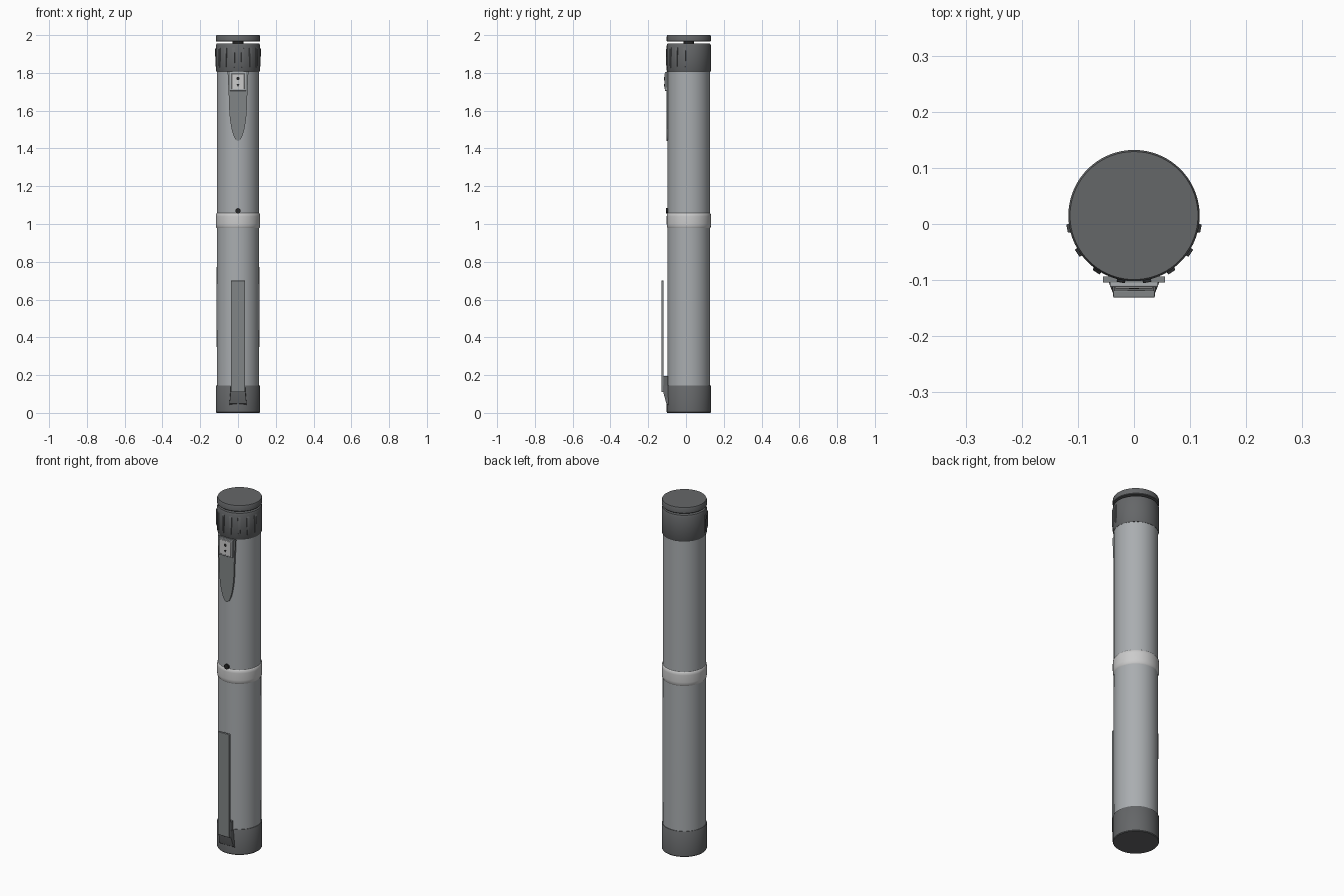
import bpy, bmesh, math

if "Cube" in bpy.data.objects:
    bpy.data.objects.remove(bpy.data.objects["Cube"])

CY = 0.015  # y of the pen axis


def material(name, rgb):
    m = bpy.data.materials.new(name)
    m.diffuse_color = (*rgb, 1)
    m.use_nodes = True
    m.node_tree.nodes["Principled BSDF"].inputs["Base Color"].default_value = m.diffuse_color
    return m


DARK = material("dark_grey", (0.13, 0.135, 0.14))
MID = material("silver_grey", (0.40, 0.42, 0.435))
PLATE = material("plate_grey", (0.22, 0.235, 0.24))
LIGHT = material("light_grey", (0.75, 0.75, 0.75))
BLACK = material("black", (0.02, 0.02, 0.02))


def finish(name, bm, mat, bevel=0):
    bmesh.ops.recalc_face_normals(bm, faces=bm.faces)
    me = bpy.data.meshes.new(name)
    bm.to_mesh(me)
    bm.free()
    me.materials.append(mat)
    ob = bpy.data.objects.new(name, me)
    bpy.context.collection.objects.link(ob)
    if bevel:
        mod = ob.modifiers.new("bevel", 'BEVEL')
        mod.width, mod.segments = bevel, 2
    bpy.ops.object.select_all(action='DESELECT')
    ob.select_set(True)
    bpy.context.view_layer.objects.active = ob
    bpy.ops.object.shade_smooth_by_angle(angle=math.radians(35))
    return ob


def lathe(name, profile, mat, n=72):
    """Closed solid of revolution about the pen axis from (radius, z) points."""
    bm = bmesh.new()
    rings = [[bm.verts.new((r * math.cos(2 * math.pi * i / n),
                            CY + r * math.sin(2 * math.pi * i / n), z))
              for i in range(n)] for r, z in profile]
    for a, b in zip(rings, rings[1:]):
        for i in range(n):
            j = (i + 1) % n
            bm.faces.new((a[i], a[j], b[j], b[i]))
    bm.faces.new(rings[0])
    bm.faces.new(rings[-1])
    return finish(name, bm, mat)


def front_plate(name, outline, y0, y1, mat, bevel=0):
    """Extrude an (x, z) outline from y0 to y1."""
    bm = bmesh.new()
    a = [bm.verts.new((x, y0, z)) for x, z in outline]
    b = [bm.verts.new((x, y1, z)) for x, z in outline]
    bm.faces.new(a)
    bm.faces.new(b)
    for i in range(len(a)):
        j = (i + 1) % len(a)
        bm.faces.new((a[i], a[j], b[j], b[i]))
    return finish(name, bm, mat, bevel)


def rect(hw, z0, z1):
    return [(-hw, z0), (hw, z0), (hw, z1), (-hw, z1)]


def disc(x, z, r, n=24):
    return [(x + r * math.cos(2 * math.pi * i / n), z + r * math.sin(2 * math.pi * i / n))
            for i in range(n)]


# main turned parts, bottom to top
lathe("cap_end", [(0.114, 0), (0.117, 0.004), (0.117, 0.143), (0.115, 0.146)], DARK)
lathe("lower_barrel", [(0.112, 0.14), (0.113, 0.56), (0.112, 0.985)], MID)
lathe("middle_ring", [(0.112, 0.978), (0.116, 0.984), (0.117, 1.0), (0.117, 1.04),
                      (0.116, 1.053), (0.112, 1.058)], LIGHT)
lathe("upper_barrel", [(0.112, 1.05), (0.112, 1.815)], MID)
lathe("dial_grip", [(0.113, 1.805), (0.117, 1.812), (0.117, 1.945), (0.113, 1.955)], DARK)
lathe("button_neck", [(0.028, 1.945), (0.028, 1.972)], BLACK, 32)
lathe("push_button", [(0.114, 1.966), (0.117, 1.969), (0.117, 1.993), (0.114, 2.0)], DARK)

# grip ribs on the front half, tapered towards the bottom
bm = bmesh.new()
for k in range(8):
    ang = math.radians(-79 + 158 * k / 7)
    out = (math.sin(ang), -math.cos(ang))
    side = (math.cos(ang), math.sin(ang))
    loops = []
    for z, hw, r in ((1.825, 0.003, 0.1165), (1.84, 0.006, 0.1215),
                     (1.925, 0.009, 0.1215), (1.935, 0.009, 0.1165)):
        loops.append([bm.verts.new((out[0] * d + side[0] * s,
                                    CY + out[1] * d + side[1] * s, z))
                      for d, s in ((0.11, -hw), (r, -hw * 0.8), (r, hw * 0.8), (0.11, hw))])
    for a, b in zip(loops, loops[1:]):
        for i in range(4):
            bm.faces.new((a[i], a[(i + 1) % 4], b[(i + 1) % 4], b[i]))
    bm.faces.new(loops[0])
    bm.faces.new(loops[-1])
finish("grip_ribs", bm, DARK)

# tongue-shaped plate with a rounded lower tip
curve = []
for i in range(25):
    t = math.pi * i / 24
    curve.append((-0.048 * math.cos(t), 1.66 - 0.22 * math.sin(t)))
front_plate("display_plate", [(-0.055, 1.807)] + curve + [(0.055, 1.807)],
            -0.104, -0.094, PLATE)

# raised dose window with frame, pointer and dot
front_plate("window_base", rect(0.043, 1.705, 1.805), -0.112, -0.1, MID, 0.002)
front_plate("window_pane", rect(0.034, 1.714, 1.796), -0.115, -0.11, LIGHT, 0.002)
front_plate("window_dot", disc(0, 1.77, 0.009), -0.116, -0.112, BLACK)
front_plate("window_pointer", [(-0.009, 1.742), (0, 1.727), (0.009, 1.742)],
            -0.116, -0.112, BLACK)

# small marker near the joint
front_plate("joint_marker", disc(0, 1.07, 0.014), -0.107, -0.09, BLACK)

# pocket clip and its root on the cap end
front_plate("pocket_clip", rect(0.037, 0.11, 0.70), -0.131, -0.118, PLATE, 0.002)
front_plate("clip_bridge", rect(0.036, 0.11, 0.195), -0.12, -0.095, DARK)
bm = bmesh.new()
root = [(-0.09, 0.04), (-0.104, 0.05), (-0.122, 0.115), (-0.122, 0.145), (-0.09, 0.145)]
sides = [[bm.verts.new((s * (0.045 if z < 0.1 else 0.038), y, z)) for y, z in root]
         for s in (-1, 1)]
for s in sides:
    bm.faces.new(s)
for i in range(5):
    j = (i + 1) % 5
    bm.faces.new((sides[0][i], sides[0][j], sides[1][j], sides[1][i]))
finish("clip_root", bm, DARK)
